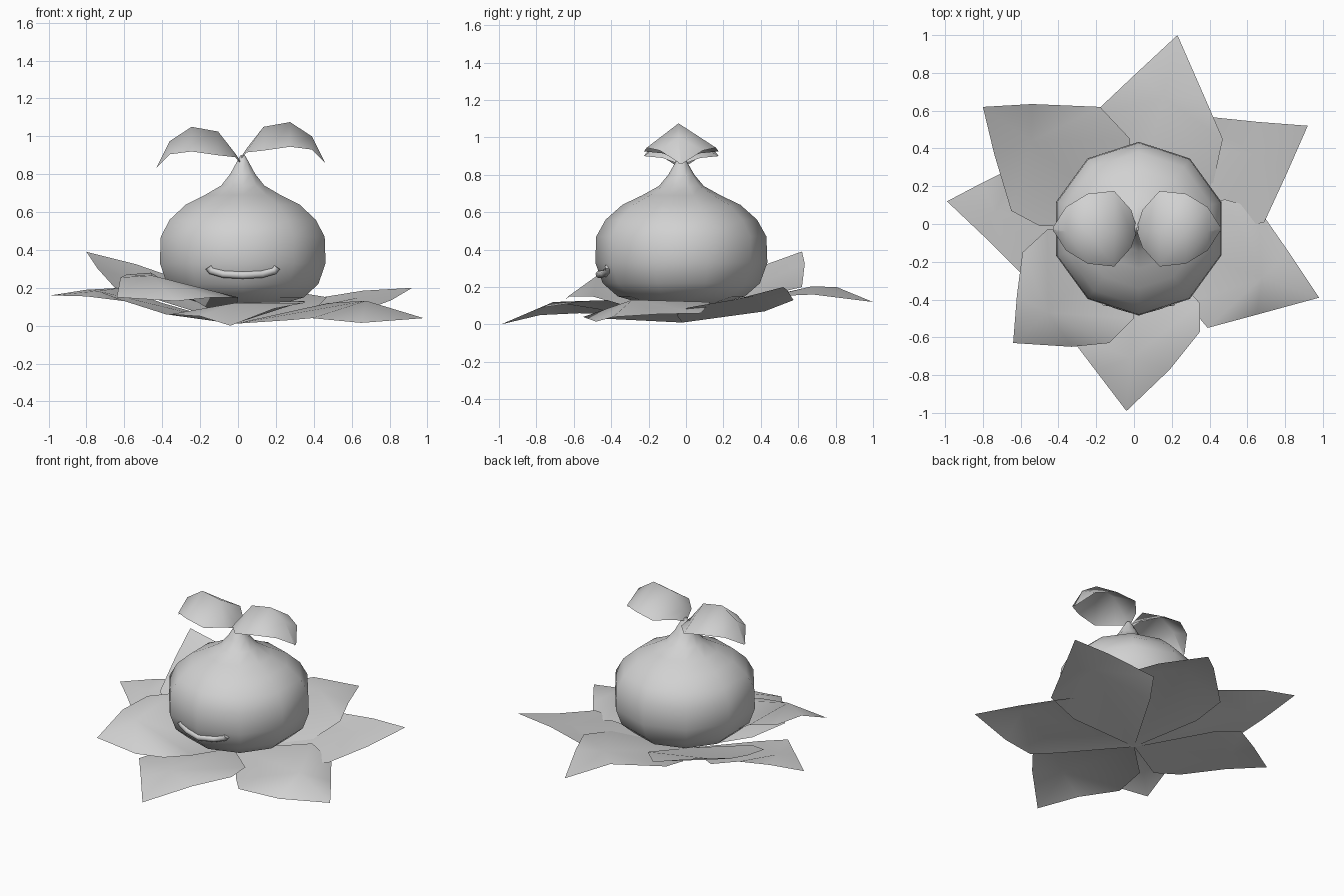
import bpy
import bmesh
import math
from mathutils import Vector

cube = bpy.data.objects.get("Cube")
if cube:
    bpy.data.objects.remove(cube, do_unlink=True)

grey = bpy.data.materials.new("plain grey")
grey.use_nodes = True
COLOUR = (0.64, 0.64, 0.64, 1)
grey.diffuse_color = COLOUR
grey.node_tree.nodes["Principled BSDF"].inputs["Base Color"].default_value = COLOUR

AXIS_X, AXIS_Y = 0.025, -0.025
FLOWER_BASE = Vector((-.02, -.02, .01))


def finish(name, bm):
    """Turn a bmesh into a smooth-shaded, single-colour object."""
    bmesh.ops.recalc_face_normals(bm, faces=bm.faces)
    mesh = bpy.data.meshes.new(name)
    bm.to_mesh(mesh)
    bm.free()
    mesh.materials.append(grey)
    obj = bpy.data.objects.new(name, mesh)
    bpy.context.collection.objects.link(obj)
    bpy.ops.object.select_all(action='DESELECT')
    obj.select_set(True)
    bpy.context.view_layer.objects.active = obj
    bpy.ops.object.shade_smooth_by_angle(angle=math.radians(60))


def bridge(bm, first, second):
    for k in range(len(first) - 1):
        bm.faces.new((first[k], first[k + 1], second[k + 1], second[k]))


def lathe(name, profile, sides):
    """Revolve (radius, height) pairs around the bulb axis."""
    bm = bmesh.new()
    rings = []
    for radius, z in profile:
        ring = []
        for k in range(sides):
            a = math.pi / 2 + math.tau * k / sides
            ring.append(bm.verts.new((AXIS_X + radius * math.cos(a),
                                      AXIS_Y + radius * math.sin(a), z)))
        rings.append(ring + ring[:1])
    for low, high in zip(rings, rings[1:]):
        bridge(bm, low, high)
    bm.faces.new(rings[0][:-1])
    bm.faces.new(rings[-1][:-1])
    finish(name, bm)


def sprout_leaf(name, side, drop):
    """Arched leaf lofted over (reach, half width, spine z, edge z)."""
    stations = [(0, .006, .89, .88), (.03, .10, .935, .915), (.12, .2, 1.05, .925),
                (.26, .185, 1.075, .945), (.375, .115, 1.0, .93), (.445, .006, .86, .86)]
    bm = bmesh.new()
    rows = []
    for reach, half, spine, edge in stations:
        x = .015 + side * reach
        rows.append([bm.verts.new((x, AXIS_Y + v * half - (0 if v else .015),
                                   (edge if v else spine) - drop)) for v in (-1, 0, 1)])
    for a, b in zip(rows, rows[1:]):
        bridge(bm, a, b)
    finish(name, bm)


def petal(name, lift, inner_a, shoulder_a, edge_a, tip, edge_b, shoulder_b, inner_b):
    """Pointed petal fanned around a raised point on its spine."""
    middle = (Vector(shoulder_a) + Vector(tip) + Vector(shoulder_b)) / 3
    middle.z += lift
    bm = bmesh.new()
    outline = (FLOWER_BASE, inner_a, shoulder_a, edge_a, tip, edge_b, shoulder_b, inner_b)
    rim = [bm.verts.new(p) for p in outline]
    hub = bm.verts.new(middle)
    for k in range(len(rim)):
        bm.faces.new((hub, rim[k], rim[(k + 1) % len(rim)]))
    finish(name, bm)


# Bulb-shaped body tapering to a short stem
lathe("bulb_body", [(.2, .11), (.34, .15), (.42, .22), (.46, .33), (.455, .47),
                    (.405, .56), (.315, .64), (.21, .69), (.12, .74),
                    (.07, .8), (.03, .87), (.012, .9)], 10)

# Pair of sprout leaves
sprout_leaf("left_sprout_leaf", 1, 0)
sprout_leaf("right_sprout_leaf", -1, .025)

# Ring of seven petals
petal("back_petal", .06, (-.22, .35, .11), (-.24, .56, .16), (.02, .805, .2),
      (.23, 1, .12), (.37, .68, .16), (.47, .45, .15), (.42, .22, .1))
petal("back_left_petal", .01, (.22, .42, .07), (.32, .575, .13), (.66, .54, .185),
      (.92, .52, .2), (.81, .27, .135), (.69, .01, .09), (.45, -.05, .05))
petal("front_left_petal", .085, (.48, .13, .12), (.66, .08, .06), (.82, -.15, .055),
      (.98, -.39, .04), (.65, -.48, .015), (.39, -.55, .04), (.28, -.42, .03))
petal("front_petal", .06, (.35, -.42, .13), (.35, -.57, .12), (.19, -.77, .09),
      (-.04, -.99, 0), (-.2, -.78, .05), (-.36, -.57, .06), (-.3, -.3, .05))
petal("front_right_petal", .075, (0, -.5, .15), (-.13, -.63, .15), (-.33, -.65, .13),
      (-.64, -.63, .15), (-.62, -.38, .255), (-.59, -.15, .27), (-.46, -.03, .28))
petal("right_petal", .02, (-.38, -.26, .06), (-.6, -.26, .13), (-.8, -.06, .155),
      (-.99, .12, .16), (-.8, .22, .19), (-.62, .31, .2), (-.4, .3, .12))
petal("back_right_petal", -.02, (-.5, -.01, .16), (-.65, .07, .2), (-.74, .37, .3),
      (-.8, .62, .39), (-.54, .635, .325), (-.18, .62, .2), (-.02, .45, .16))

# Raised smiling mouth, half sunk into the body
curve = bpy.data.curves.new("mouth", 'CURVE')
curve.dimensions = '3D'
curve.bevel_depth = .02
curve.bevel_resolution = 2
curve.use_fill_caps = True
half_smile = [(.18, -.415, .31), (.165, -.413, .29), (.1, -.435, .272)]
path = [(AXIS_X - x, y, z) for x, y, z in half_smile]
path += [(AXIS_X, -.464, .267)]
path += [(AXIS_X + x, y, z) for x, y, z in reversed(half_smile)]
spline = curve.splines.new('POLY')
spline.points.add(len(path) - 1)
for point, co in zip(spline.points, path):
    point.co = (*co, 1)
spline.use_smooth = True
curve.materials.append(grey)
bpy.context.collection.objects.link(bpy.data.objects.new("mouth", curve))
